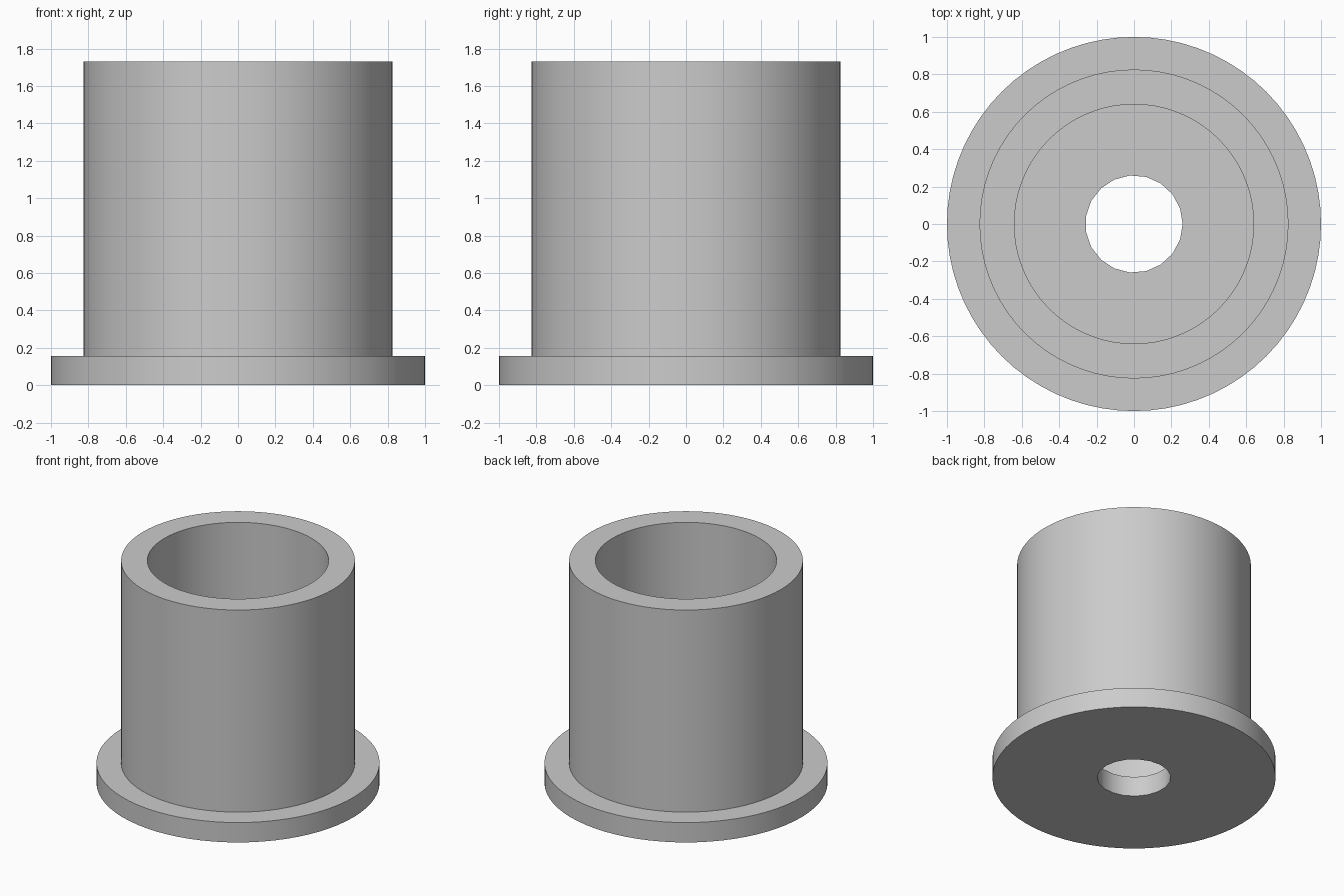
import bpy, bmesh, math

cube = bpy.data.objects.get("Cube")
if cube:
    bpy.data.objects.remove(cube)

SIDES, BORE_SIDES = 72, 19
HEIGHT, FLANGE_TOP = 1.73, 0.155
FLANGE_R, SLEEVE_R, CUP_R, BORE_R = 1.0, 0.826, 0.64, 0.26

grey = bpy.data.materials.new("plain grey")
grey.use_nodes = True
colour = (0.6, 0.6, 0.6, 1)
grey.diffuse_color = colour
grey.node_tree.nodes["Principled BSDF"].inputs["Base Color"].default_value = colour


def ring(bm, radius, z, sides):
    """Closed loop of edges at one height."""
    verts = [bm.verts.new((radius * math.cos(a), radius * math.sin(a), z))
             for a in (math.tau * i / sides for i in range(sides))]
    return [bm.edges.new((v, verts[(i + 1) % sides])) for i, v in enumerate(verts)]


def finish(bm, name):
    """Turn the mesh into a shaded object."""
    bmesh.ops.recalc_face_normals(bm, faces=bm.faces)
    mesh = bpy.data.meshes.new(name)
    bm.to_mesh(mesh)
    bm.free()
    mesh.materials.append(grey)
    obj = bpy.data.objects.new(name, mesh)
    bpy.context.collection.objects.link(obj)
    bpy.ops.object.select_all(action="DESELECT")
    obj.select_set(True)
    bpy.context.view_layer.objects.active = obj
    bpy.ops.object.shade_smooth_by_angle(angle=math.radians(30))


# Flange: round plate with a coarse central bore
bm = bmesh.new()
rims = [ring(bm, FLANGE_R, z, SIDES) for z in (0, FLANGE_TOP)]
bores = [ring(bm, BORE_R, z, BORE_SIDES) for z in (0, FLANGE_TOP)]
for rim, bore in zip(rims, bores):
    bmesh.ops.triangle_fill(bm, edges=rim + bore, use_beauty=True)
for pair in (rims, bores):
    bmesh.ops.bridge_loops(bm, edges=pair[0] + pair[1])
finish(bm, "flange")

# Sleeve: thick open tube standing on the flange
bm = bmesh.new()
loops = [ring(bm, r, z, SIDES) for r, z in (
    (SLEEVE_R, FLANGE_TOP), (SLEEVE_R, HEIGHT), (CUP_R, HEIGHT), (CUP_R, FLANGE_TOP))]
for lower, upper in zip(loops, loops[1:]):
    bmesh.ops.bridge_loops(bm, edges=lower + upper)
finish(bm, "sleeve")
